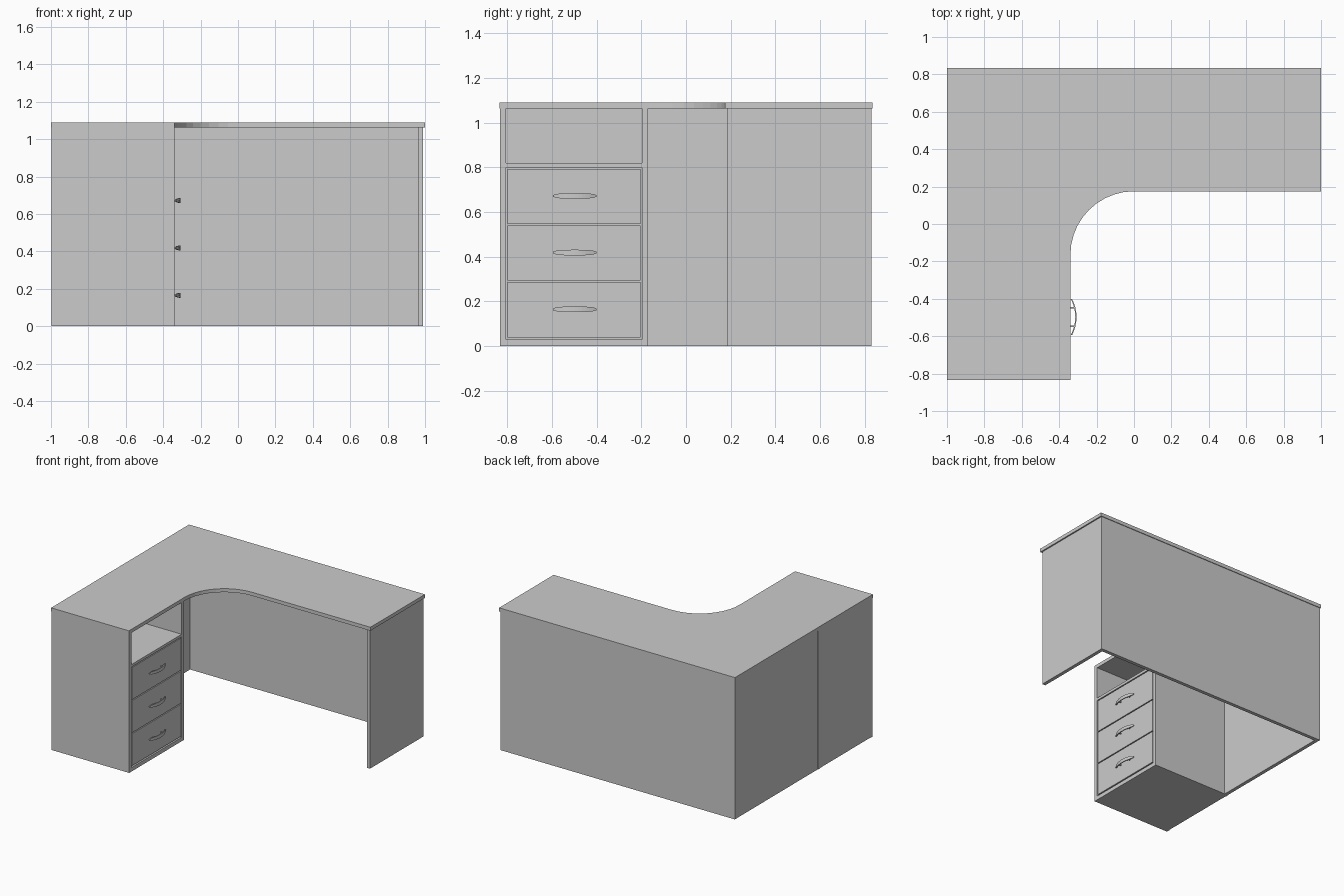
import bpy, bmesh, math

if "Cube" in bpy.data.objects:
    bpy.data.objects.remove(bpy.data.objects["Cube"])


def finish(name, bm):
    bmesh.ops.recalc_face_normals(bm, faces=bm.faces)
    mesh = bpy.data.meshes.new(name)
    bm.to_mesh(mesh)
    bm.free()
    obj = bpy.data.objects.new(name, mesh)
    bpy.context.collection.objects.link(obj)
    return obj


def box(name, x0, x1, y0, y1, z0, z1):
    bm = bmesh.new()
    bmesh.ops.create_cube(bm, size=1)
    for v in bm.verts:
        v.co = ((x0 + x1) / 2 + v.co.x * (x1 - x0),
                (y0 + y1) / 2 + v.co.y * (y1 - y0),
                (z0 + z1) / 2 + v.co.z * (z1 - z0))
    return finish(name, bm)


# L-shaped worktop with a rounded inner corner
TOP, UNDER = 1.09, 1.063
outline = [(-1, 0.835), (-1, -0.835), (-0.34, -0.835)]
for i in range(11):
    a = math.pi - i / 10 * math.pi / 2
    outline.append((0.34 * math.cos(a), -0.165 + 0.34 * math.sin(a)))
outline += [(1, 0.175), (1, 0.835)]
bm = bmesh.new()
face = bm.faces.new([bm.verts.new((x, y, UNDER)) for x, y in outline])
extruded = bmesh.ops.extrude_face_region(bm, geom=[face])
for item in extruded["geom"]:
    if isinstance(item, bmesh.types.BMVert):
        item.co.z = TOP
finish("worktop", bm)

# Desk panels
box("back_panel", -0.995, 0.99, 0.803, 0.83, 0, UNDER)
box("right_panel", 0.963, 0.99, 0.185, 0.803, 0, UNDER)
box("left_panel", -0.995, -0.968, -0.17, 0.803, 0, UNDER)

# Drawer cabinet carcass
box("cabinet_front_side", -0.998, -0.34, -0.832, -0.805, 0, UNDER)
box("cabinet_inner_side", -0.998, -0.34, -0.197, -0.17, 0, UNDER)
box("cabinet_back", -0.995, -0.968, -0.805, -0.197, 0, UNDER)
box("cabinet_base", -0.968, -0.34, -0.805, -0.197, 0, 0.03)
box("cabinet_shelf", -0.968, -0.34, -0.805, -0.197, 0.80, 0.82)


def handle(name, z):
    # Bowed, lens-shaped grip
    bm = bmesh.new()
    rings, n = [], 12
    for i in range(n + 1):
        t = -1 + 2 * i / n
        x = -0.307 - 0.024 * t * t
        h = 0.004 + 0.009 * math.sqrt(max(0, 1 - t * t))
        rings.append([bm.verts.new((x + dx, -0.4975 + 0.097 * t, z + s * h))
                      for dx, s in ((0, -1), (0, 1), (-0.007, 1), (-0.007, -1))])
    for a, b in zip(rings, rings[1:]):
        for k in range(4):
            m = (k + 1) % 4
            bm.faces.new((a[k], a[m], b[m], b[k]))
    bm.faces.new(rings[0])
    bm.faces.new(rings[-1])
    finish(name + "_grip", bm)
    # Two mounting posts
    for j, y in enumerate((-0.546, -0.449)):
        box(f"{name}_post_{j + 1}", -0.345, -0.314, y - 0.004, y + 0.004,
            z - 0.004, z + 0.004)


# Three drawers, each with a front, a body and a handle
for i in range(3):
    z0 = 0.04 + i * 0.2535
    box(f"drawer_{i + 1}_front", -0.367, -0.341, -0.798, -0.204, z0, z0 + 0.246)
    box(f"drawer_{i + 1}_body", -0.94, -0.367, -0.79, -0.212, z0 + 0.01, z0 + 0.2)
    handle(f"drawer_{i + 1}_handle", z0 + 0.125)
